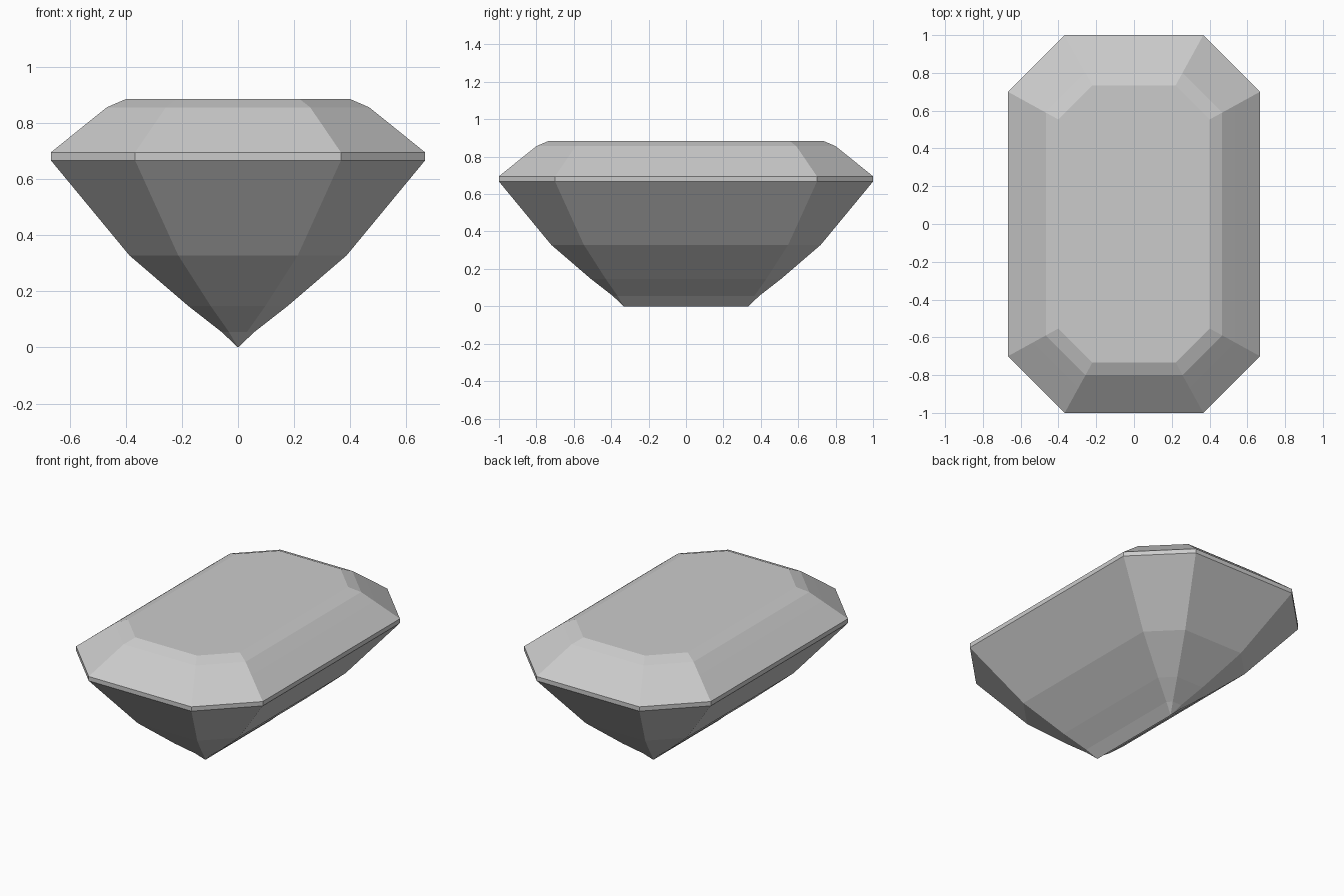
import bpy, bmesh

if "Cube" in bpy.data.objects:
    bpy.data.objects.remove(bpy.data.objects["Cube"])

# Step-cut gem: each tier is (half width in x, height z)
KEEL = 0.333          # extra half length in y, also the keel half length
CORNER = 0.45         # corner cut as a share of the half width
TIERS = [(0.0, 0.0), (0.058, 0.055), (0.176, 0.147), (0.387, 0.328),
         (0.667, 0.667),                                    # pavilion
         (0.667, 0.695),                                    # girdle
         (0.537, 0.80), (0.467, 0.856), (0.40, 0.885)]      # crown and table


def tier_outline(hx, z):
    """Counter-clockwise cut-corner rectangle."""
    hy, c = hx + KEEL, CORNER * hx
    return [(hx, c - hy, z), (hx, hy - c, z), (hx - c, hy, z), (c - hx, hy, z),
            (-hx, hy - c, z), (-hx, c - hy, z), (c - hx, -hy, z), (hx - c, -hy, z)]


bm = bmesh.new()
rings = [[bm.verts.new(p) for p in tier_outline(*t)] for t in TIERS]

# Facets between tiers, then the flat table
for low, high in zip(rings, rings[1:]):
    for i in range(8):
        j = (i + 1) % 8
        bm.faces.new((low[i], low[j], high[j], high[i]))
bm.faces.new(rings[-1])

# The lowest ring collapses to the keel line
bmesh.ops.remove_doubles(bm, verts=bm.verts, dist=0.0005)
bmesh.ops.recalc_face_normals(bm, faces=bm.faces)

mesh = bpy.data.meshes.new("gem")
bm.to_mesh(mesh)
bm.free()

grey = bpy.data.materials.new("light grey")
grey.diffuse_color = (0.6, 0.6, 0.6, 1)
grey.use_nodes = True
grey.node_tree.nodes["Principled BSDF"].inputs["Base Color"].default_value = grey.diffuse_color
mesh.materials.append(grey)

gem = bpy.data.objects.new("gem", mesh)
bpy.context.collection.objects.link(gem)
